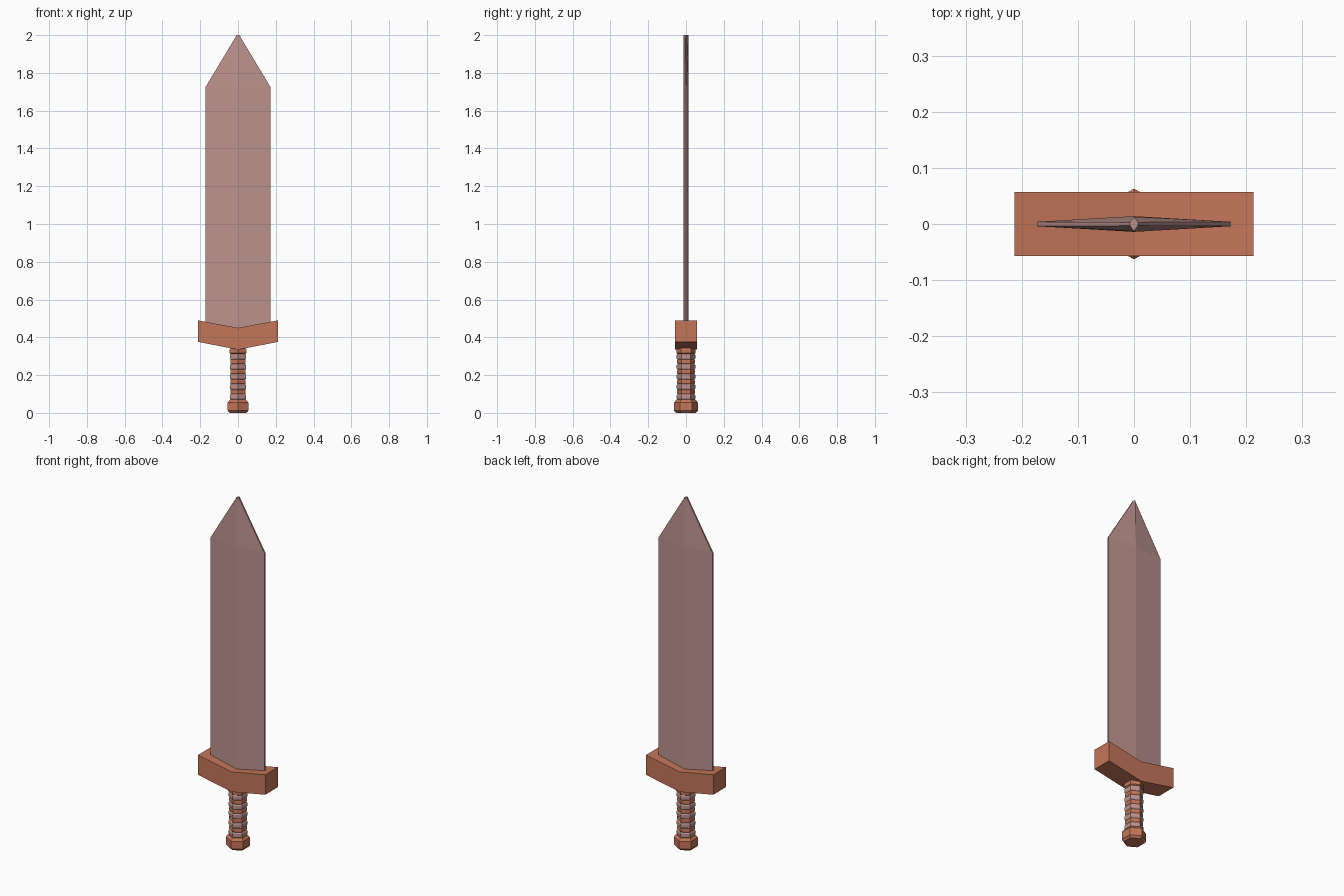
import bpy, bmesh
from math import sin, cos, pi

if "Cube" in bpy.data.objects:
    bpy.data.objects.remove(bpy.data.objects["Cube"])


def material(name, color):
    m = bpy.data.materials.new(name)
    m.diffuse_color = (*color, 1)
    m.use_nodes = True
    m.node_tree.nodes["Principled BSDF"].inputs["Base Color"].default_value = m.diffuse_color
    return m


COPPER = material("copper", (0.55, 0.18, 0.10))
STEEL = material("rosy_steel", (0.51, 0.29, 0.27))


def loft(name, sections, mat):
    """Skin a stack of equal-length point loops and cap both ends."""
    bm = bmesh.new()
    rings = [[bm.verts.new(p) for p in s] for s in sections]
    n = len(rings[0])
    for a, b in zip(rings, rings[1:]):
        for i in range(n):
            j = (i + 1) % n
            bm.faces.new((a[i], a[j], b[j], b[i]))
    bm.faces.new(rings[0][::-1])
    bm.faces.new(rings[-1])
    bmesh.ops.recalc_face_normals(bm, faces=bm.faces)
    mesh = bpy.data.meshes.new(name)
    bm.to_mesh(mesh)
    bm.free()
    mesh.materials.append(mat)
    obj = bpy.data.objects.new(name, mesh)
    bpy.context.collection.objects.link(obj)
    return obj


def hex_turned(name, profile, mat):
    """Six-sided turned part from (radius, z) pairs, corners facing +-y."""
    angles = [pi / 2 + k * pi / 3 for k in range(6)]
    return loft(name, [[(r * cos(a), r * sin(a), z) for a in angles]
                       for r, z in profile], mat)


def blade_section(w, e, t, z):
    """Flattened diamond with thin blunt edges."""
    return [(w, -e, z), (w, e, z), (0, t, z), (-w, e, z), (-w, -e, z), (0, -t, z)]


# Blade: straight run, then a tapered point
loft("blade", [blade_section(0.172, 0.004, 0.014, 0.42),
               blade_section(0.172, 0.004, 0.014, 1.725),
               blade_section(0.007, 0.003, 0.013, 2.0)], STEEL)

# Guard: shallow V profile extruded through the depth
guard = [(-0.213, 0.376), (0, 0.335), (0.213, 0.376),
         (0.213, 0.49), (0, 0.45), (-0.213, 0.49)]
loft("guard", [[(x, y, z) for x, z in guard] for y in (-0.057, 0.057)], COPPER)

# Pommel with chamfered rims
hex_turned("pommel", [(0.052, 0), (0.063, 0.012), (0.063, 0.055), (0.05, 0.07)], COPPER)

# Grip: bulging steel bands alternating with copper wraps
PITCH = 0.0535
for i in range(5):
    z = 0.084 + i * PITCH
    hex_turned(f"grip_band_{i + 1}", [(0.044, z - 0.0155), (0.049, z - 0.009),
               (0.049, z + 0.009), (0.044, z + 0.0155)], STEEL)
for i in range(4):
    z = 0.084 + (i + 0.5) * PITCH
    hex_turned(f"grip_wrap_{i + 1}", [(0.043, z - 0.0125), (0.047, z - 0.007),
               (0.047, z + 0.007), (0.043, z + 0.0125)], COPPER)

# Collar under the guard
hex_turned("collar", [(0.042, 0.31), (0.051, 0.317), (0.051, 0.335), (0.044, 0.348)], COPPER)
